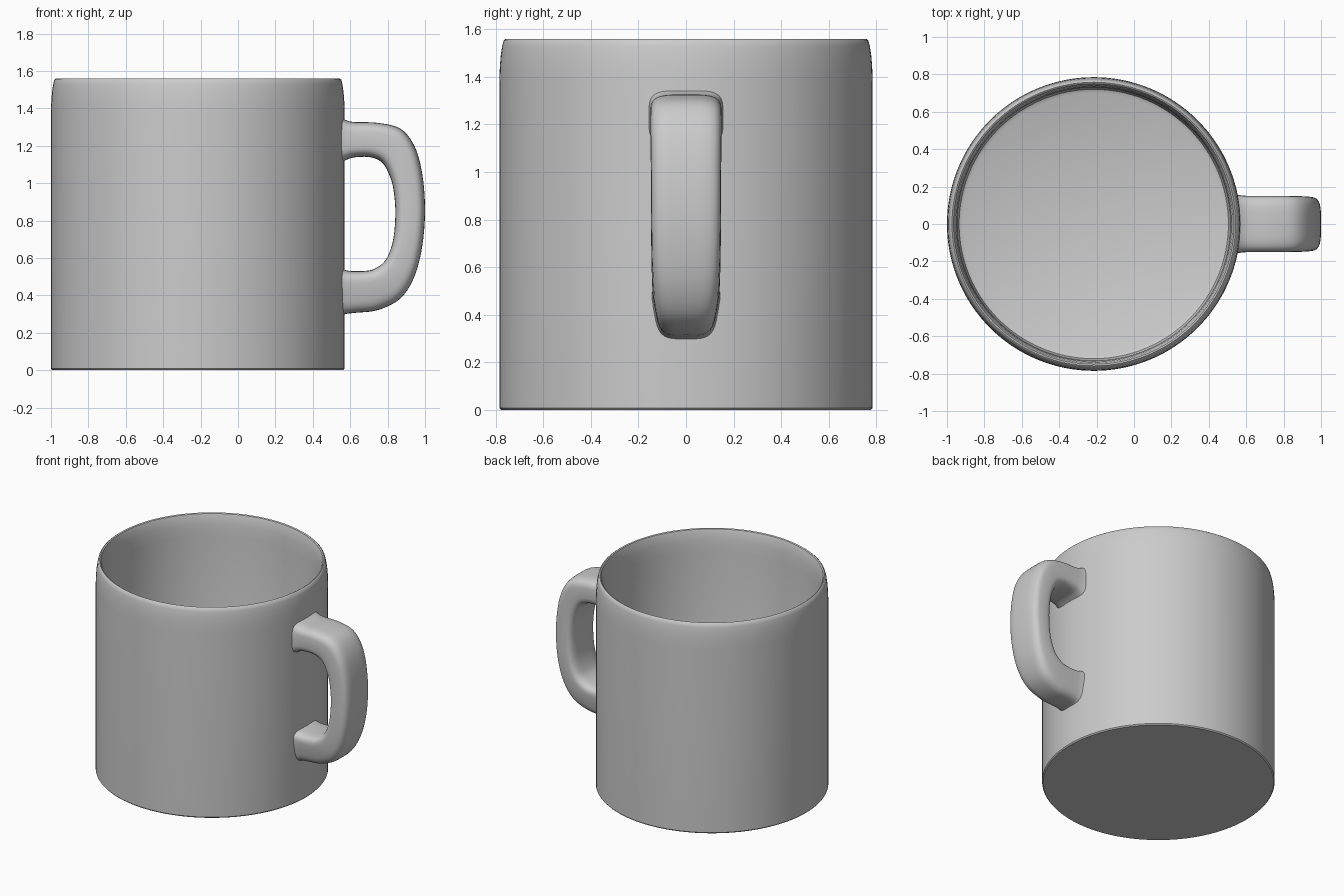
import bpy, bmesh
from math import sin, cos, pi, radians, copysign
from mathutils import Vector

if "Cube" in bpy.data.objects:
    bpy.data.objects.remove(bpy.data.objects["Cube"])

CX = -0.215   # axis of the cup body


def finish(name, bm, angle):
    bmesh.ops.recalc_face_normals(bm, faces=bm.faces)
    me = bpy.data.meshes.new(name)
    bm.to_mesh(me)
    bm.free()
    ob = bpy.data.objects.new(name, me)
    bpy.context.collection.objects.link(ob)
    bpy.ops.object.select_all(action='DESELECT')
    ob.select_set(True)
    bpy.context.view_layer.objects.active = ob
    bpy.ops.object.shade_smooth_by_angle(angle=radians(angle))
    return ob


def skin(name, rings, angle=40):
    """Bridge equal-length rings of points and cap both ends."""
    bm = bmesh.new()
    loops = [[bm.verts.new(p) for p in ring] for ring in rings]
    n = len(loops[0])
    for a, b in zip(loops, loops[1:]):
        for i in range(n):
            j = (i + 1) % n
            bm.faces.new((a[i], a[j], b[j], b[i]))
    bm.faces.new(loops[0])
    bm.faces.new(loops[-1])
    return finish(name, bm, angle)


# Cup: outer wall, tapered lip, inner wall and floor (radius, z)
profile = [(0.778, 0.0), (0.785, 0.008), (0.785, 1.38), (0.783, 1.44),
           (0.779, 1.49), (0.773, 1.53), (0.767, 1.553), (0.758, 1.56),
           (0.750, 1.555), (0.742, 1.53), (0.735, 1.48), (0.730, 1.40),
           (0.728, 0.10), (0.720, 0.075), (0.700, 0.065)]
SEG = 128
skin("cup_body", [[(CX + r * cos(2 * pi * i / SEG), r * sin(2 * pi * i / SEG), z)
                   for i in range(SEG)] for r, z in profile])

# Handle stations: outer x, z, inner x, z, outer half width, inner half width
stations = [
    (0.535, 1.360, 0.535, 1.095, 0.160, 0.160),
    (0.575, 1.338, 0.575, 1.122, 0.153, 0.153),
    (0.620, 1.327, 0.625, 1.138, 0.150, 0.150),
    (0.750, 1.322, 0.710, 1.138, 0.150, 0.150),
    (0.870, 1.290, 0.775, 1.105, 0.150, 0.150),
    (0.945, 1.195, 0.818, 1.020, 0.148, 0.150),
    (0.985, 1.050, 0.836, 0.930, 0.145, 0.150),
    (1.000, 0.860, 0.841, 0.820, 0.143, 0.150),
    (0.986, 0.670, 0.828, 0.690, 0.140, 0.150),
    (0.945, 0.505, 0.790, 0.590, 0.132, 0.150),
    (0.870, 0.385, 0.730, 0.542, 0.122, 0.150),
    (0.750, 0.322, 0.670, 0.530, 0.112, 0.150),
    (0.620, 0.306, 0.610, 0.530, 0.110, 0.150),
    (0.575, 0.300, 0.575, 0.535, 0.112, 0.153),
    (0.535, 0.285, 0.535, 0.550, 0.120, 0.160),
]


def smooth_path(pts, steps):
    """Catmull-Rom interpolation through the stations."""
    v = [Vector(p) for p in pts]
    v = [2 * v[0] - v[1]] + v + [2 * v[-1] - v[-2]]
    out = []
    for a, b, c, d in zip(v, v[1:], v[2:], v[3:]):
        for k in range(steps):
            t = k / steps
            out.append(0.5 * (2 * b + (c - a) * t + (2 * a - 5 * b + 4 * c - d) * t * t
                              + (3 * b - a - 3 * c + d) * t ** 3))
    return out + [v[-2]]


def section(s, n=40, power=2 / 4.0):
    """Rounded-rectangle cross section between the outer and inner edges."""
    ring = []
    for i in range(n):
        c, d = cos(2 * pi * i / n), sin(2 * pi * i / n)
        u = copysign(abs(c) ** power, c)          # +1 outer edge, -1 inner edge
        w = copysign(abs(d) ** power, d)
        f = (u + 1) / 2
        ring.append((s[2] + (s[0] - s[2]) * f, w * (s[5] + (s[4] - s[5]) * f),
                     s[3] + (s[1] - s[3]) * f))
    return ring


skin("handle", [section(s) for s in smooth_path(stations, 5)], 60)
